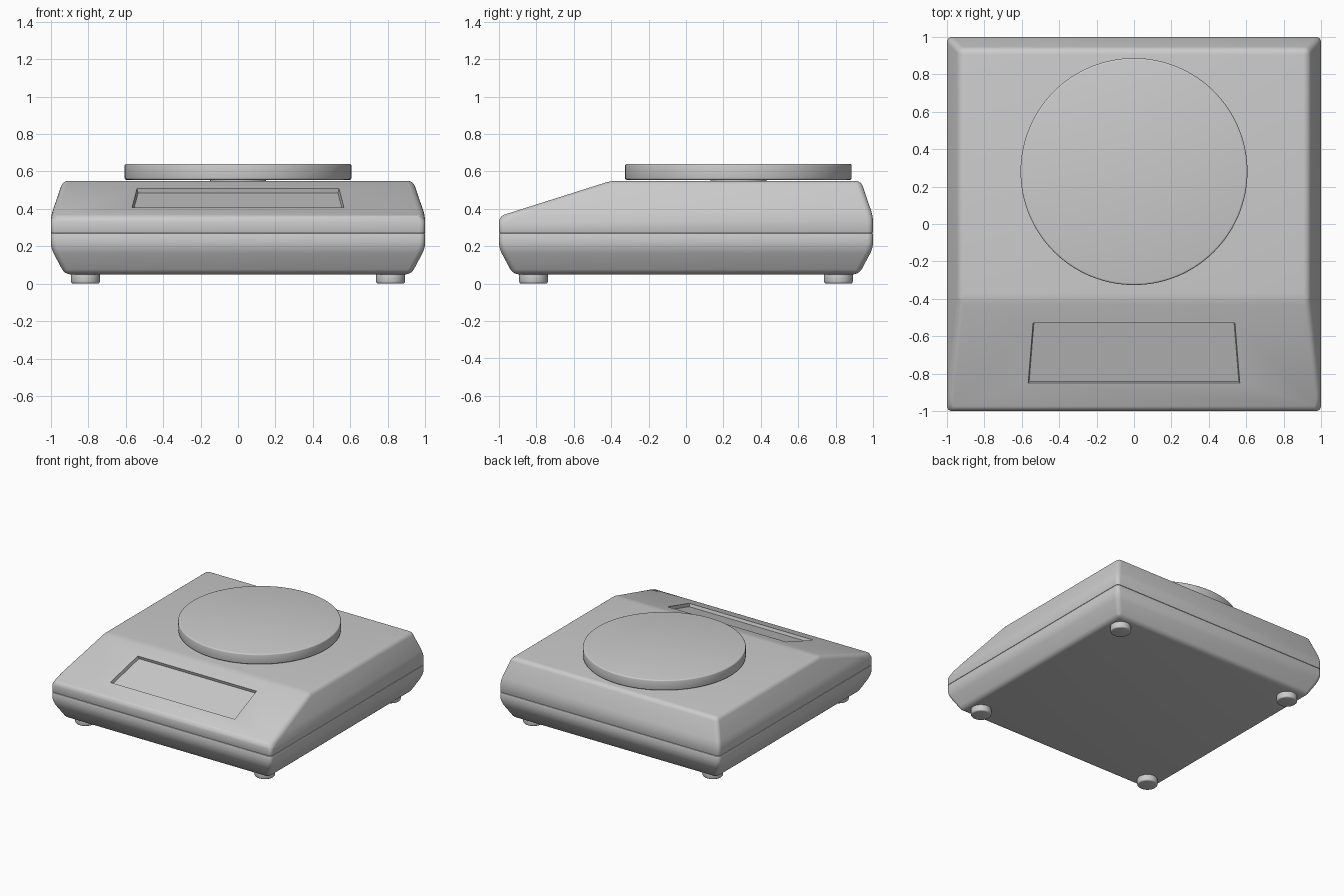
import bpy, bmesh
from math import radians
from mathutils import Matrix, Vector

if "Cube" in bpy.data.objects:
    bpy.data.objects.remove(bpy.data.objects["Cube"])

SEAM = 0.27
SLOPE = (0.55 - 0.36) / 0.6


def finish(name, bm, angle=35):
    bmesh.ops.recalc_face_normals(bm, faces=bm.faces)
    me = bpy.data.meshes.new(name)
    bm.to_mesh(me)
    bm.free()
    ob = bpy.data.objects.new(name, me)
    bpy.context.collection.objects.link(ob)
    for f in me.polygons:
        f.use_smooth = True
    me.set_sharp_from_angle(angle=radians(angle))
    return ob


def loft(rings):
    """Closed solid through a stack of four-cornered rings."""
    bm = bmesh.new()
    loops = [[bm.verts.new(p) for p in ring] for ring in rings]
    bm.faces.new(loops[0])
    bm.faces.new(loops[-1])
    for a, b in zip(loops, loops[1:]):
        for i in range(4):
            j = (i + 1) % 4
            bm.faces.new((a[i], a[j], b[j], b[i]))
    bmesh.ops.recalc_face_normals(bm, faces=bm.faces)
    return bm


def rect(x, front, back, z):
    return [(-x, front, z), (x, front, z), (x, back, z), (-x, back, z)]


def shell(name, rings):
    bm = loft(rings)

    def on_seam(e):
        return all(abs(v.co.z - SEAM) < 1e-4 for v in e.verts)

    # broad soft edges, then a fine parting line
    bmesh.ops.bevel(bm, geom=[e for e in bm.edges if not on_seam(e)], offset=0.03,
                    segments=5, profile=0.5, affect='EDGES', clamp_overlap=True)
    bmesh.ops.bevel(bm, geom=[e for e in bm.edges if on_seam(e)], offset=0.006,
                    segments=2, profile=0.5, affect='EDGES', clamp_overlap=True)
    return finish(name, bm)


def disc(name, x, y, z0, z1, r, bevel, sides):
    bm = bmesh.new()
    bmesh.ops.create_cone(bm, cap_ends=True, segments=sides, radius1=r, radius2=r,
                          depth=z1 - z0,
                          matrix=Matrix.Translation((x, y, (z0 + z1) / 2)))
    rims = [e for e in bm.edges if abs(e.verts[0].co.z - e.verts[1].co.z) < 1e-5]
    bmesh.ops.bevel(bm, geom=rims, offset=bevel, segments=3, profile=0.5, affect='EDGES')
    return finish(name, bm)


# housing: lower tray and upper cover with sloping front
shell("lower_housing", [rect(0.925, -0.925, 0.925, 0.05),
                        rect(1, -1, 1, 0.19), rect(1, -1, 1, SEAM)])
upper = shell("upper_housing", [rect(1, -1, 1, SEAM), rect(1, -1, 1, 0.36),
                                rect(0.935, -0.4, 0.935, 0.55)])

# display recess cut into the slope
normal = Vector((0, -SLOPE, 1)).normalized()


def panel(offset, inset):
    pts = [(-0.566, -0.85), (0.566, -0.85), (0.54, -0.53), (-0.54, -0.53)]
    mid = Vector((0, -0.69, 0.36 + SLOPE * 0.31))
    out = []
    for x, y in pts:
        p = Vector((x, y, 0.36 + SLOPE * (y + 1)))
        d = p - mid
        d.x -= inset if d.x > 0 else -inset
        out.append(mid + d + normal * offset)
    return out


cutter = finish("display_cutter", loft([panel(-0.025, 0.006), panel(0.06, -0.012)]))
for f in cutter.data.polygons:
    f.use_smooth = False
cutter.hide_render = True
cutter.hide_set(True)
cut = upper.modifiers.new("display_recess", 'BOOLEAN')
cut.operation = 'DIFFERENCE'
cut.solver = 'EXACT'
cut.object = cutter

# weighing pan on its hub
disc("weighing_pan", 0, 0.28, 0.555, 0.64, 0.606, 0.01, 128)
disc("pan_hub", 0, 0.28, 0.53, 0.57, 0.15, 0.004, 48)

# feet
for sx, side in ((-1, "left"), (1, "right")):
    for sy, end in ((-1, "front"), (1, "back")):
        disc(f"{end}_{side}_foot", sx * 0.815, sy * 0.815, 0, 0.06, 0.077, 0.012, 40)
